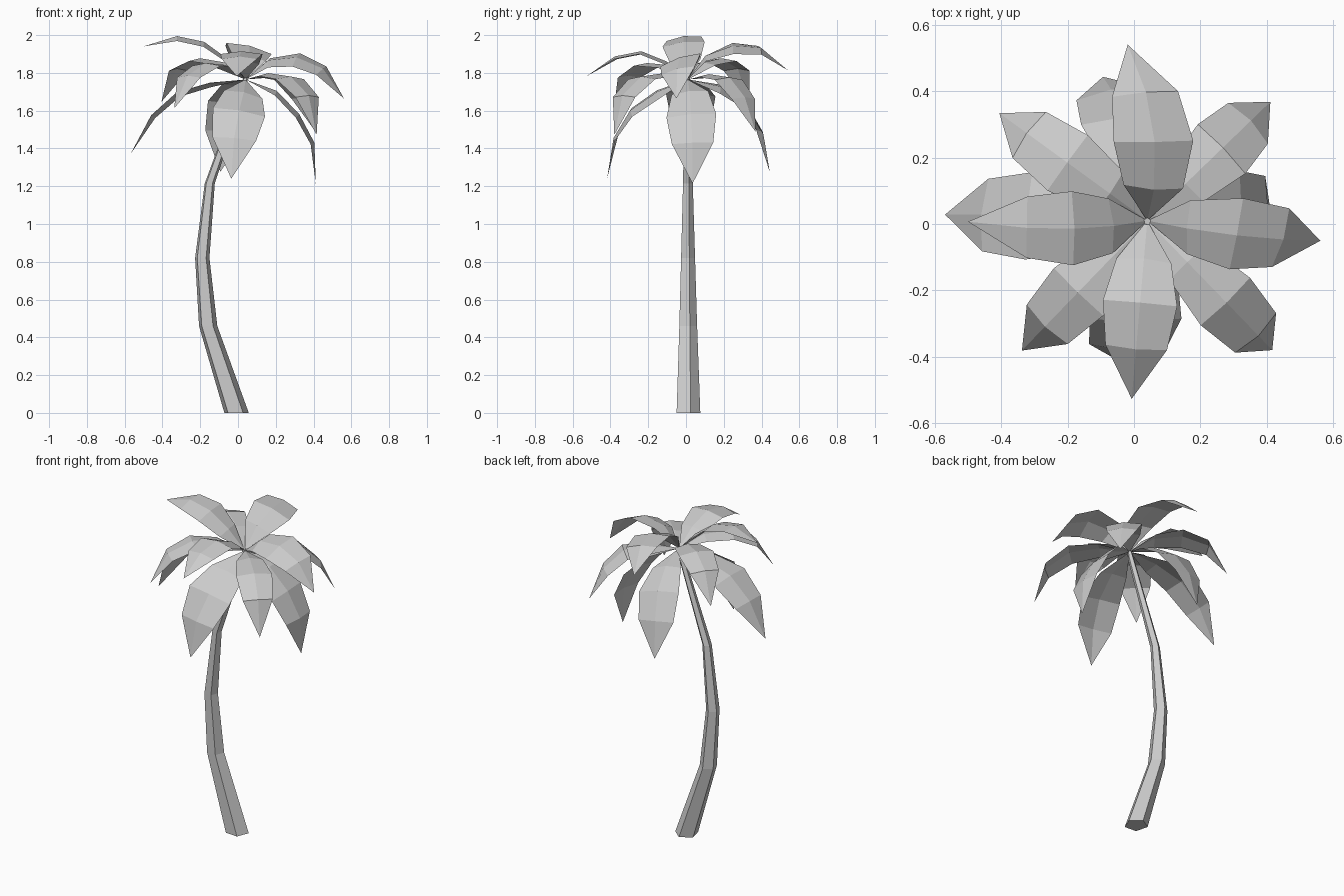
import bpy, math
from mathutils import Vector, Matrix

cube = bpy.data.objects.get("Cube")
if cube:
    bpy.data.objects.remove(cube, do_unlink=True)

grey = bpy.data.materials.new("plain_grey")
grey.use_nodes = True
grey.diffuse_color = (0.6, 0.6, 0.6, 1)
grey.node_tree.nodes["Principled BSDF"].inputs["Base Color"].default_value = grey.diffuse_color

CROWN = Vector((0.04, 0.01, 1.765))
SIDES = 5


def add_object(name, verts, faces):
    mesh = bpy.data.meshes.new(name)
    mesh.from_pydata(verts, [], faces)
    mesh.materials.append(grey)
    mesh.update()
    obj = bpy.data.objects.new(name, mesh)
    bpy.context.collection.objects.link(obj)


def trunk():
    # Leaning five-sided trunk: x, z and radius of each ring
    rings = [(-0.009, 0, 0.068), (-0.159, 0.46, 0.051), (-0.19, 0.82, 0.04),
             (-0.15, 1.215, 0.028), (0.03, 1.73, 0.018), (0.04, 1.775, 0.011)]
    verts, faces = [], []
    for x, z, r in rings:
        for i in range(SIDES):
            a = math.tau * i / SIDES - math.radians(58)
            verts.append((x + r * math.cos(a), 0.008 + r * math.sin(a), z))
    for k in range(len(rings) - 1):
        for i in range(SIDES):
            a, b = k * SIDES + i, k * SIDES + (i + 1) % SIDES
            faces.append((a, b, b + SIDES, a + SIDES))
    faces.append(tuple(reversed(range(SIDES))))
    faces.append(tuple(range(len(verts) - SIDES, len(verts))))
    add_object("trunk", verts, faces)


def frond(name, width, heading, bend, size, pitches, twist=0):
    # Creased leaf: a midrib of four segments with a drooping edge on each side
    lengths = (0.155, 0.15, 0.15, 0.19)
    halves = (0.083, 0.112, 0.093)
    p = CROWN.copy()
    verts, faces = [p.copy()], []
    for k, pitch in enumerate(pitches):
        h, v = math.radians(heading + bend * k), math.radians(pitch)
        ahead = Vector((math.cos(h) * math.cos(v), math.sin(h) * math.cos(v), math.sin(v)))
        p = p + ahead * lengths[k] * size
        if k == 3:
            verts.append(p.copy())
            break
        # The ring leans with the average of its two segments
        v = math.radians((pitch + pitches[k + 1]) / 2)
        tangent = Vector((math.cos(h) * math.cos(v), math.sin(h) * math.cos(v), math.sin(v)))
        turn = Matrix.Rotation(math.radians(-twist), 3, tangent)
        left = turn @ Vector((-math.sin(h), math.cos(h), 0))
        up = tangent.cross(left)
        w = halves[k] * width
        verts += [p + left * w - up * 0.015, p.copy(), p - left * w - up * 0.015]
    faces += [(0, 2, 1), (0, 3, 2)]
    for a in (1, 4):
        faces += [(a, a + 1, a + 4, a + 3), (a + 1, a + 2, a + 5, a + 4)]
    faces += [(7, 8, 10), (8, 9, 10)]
    add_object(name, verts, faces)


trunk()

# Upper fronds
frond("upper_left_frond", 1.02, -11, 3, 1.02, (40, 6, -23, -55), -18)
frond("upper_back_frond", 1.1, 78, 11, 1.02, (53, 20, -4, -38), -14)
frond("upper_right_frond", 1, 189, -5, 0.98, (48, 36, 12, -17), 7)
frond("upper_front_frond", 1, 265, 0, 0.96, (40, 22, -11, -35))

# Diagonal fronds
frond("back_left_frond", 0.92, 44, 0, 1.05, (10, -6, -42, -66))
frond("back_right_frond", 0.92, 144, 0, 1.07, (33, 8, -20, -60))
frond("front_right_frond", 0.92, 226, 0, 1.05, (28, 4, -25, -60))
frond("front_left_frond", 0.92, 314, 0, 1.14, (11, -6, -36, -74))

# Lower drooping fronds
frond("lower_left_frond", 1.18, 3, 1, 1.14, (-20, -46, -62, -88), -8)
frond("lower_back_frond", 1.17, 99, 8, 1.15, (-12, -32, -58, -78), -16)
frond("lower_right_frond", 1.18, 177, 1, 1.22, (-5, -16, -42, -62), -5)
frond("lower_front_frond", 1.25, 267, -7, 1.15, (-22, -34, -58, -80), 14)
